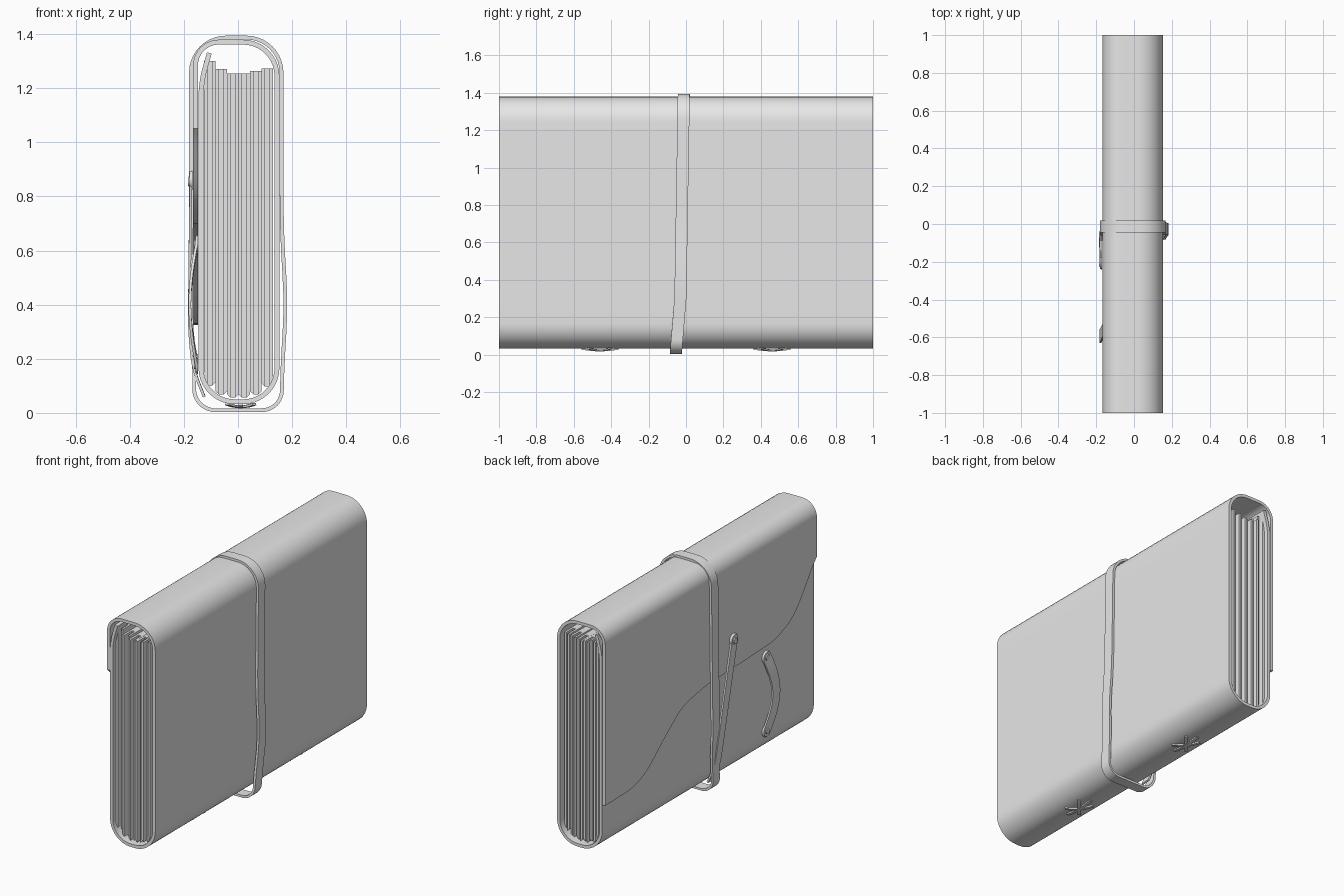
import bpy, bmesh, math
from mathutils import Vector

if "Cube" in bpy.data.objects:
    bpy.data.objects.remove(bpy.data.objects["Cube"])

grey = bpy.data.materials.new("plain grey")
grey.diffuse_color = (0.8, 0.8, 0.8, 1)
grey.use_nodes = True
grey.node_tree.nodes["Principled BSDF"].inputs["Base Color"].default_value = grey.diffuse_color


def finish(name, bm, thick=0, smooth=True):
    me = bpy.data.meshes.new(name)
    bmesh.ops.recalc_face_normals(bm, faces=bm.faces)
    bm.to_mesh(me)
    bm.free()
    ob = bpy.data.objects.new(name, me)
    bpy.context.collection.objects.link(ob)
    me.materials.append(grey)
    if thick:
        m = ob.modifiers.new("thickness", 'SOLIDIFY')
        m.thickness, m.offset = thick, 0
    bpy.ops.object.select_all(action='DESELECT')
    bpy.context.view_layer.objects.active = ob
    ob.select_set(True)
    if thick:
        bpy.ops.object.modifier_apply(modifier="thickness")
    if smooth:
        bpy.ops.object.shade_smooth_by_angle(angle=math.radians(35))
    return ob


def grid(name, rows, thick, closed=False):
    """Sheet through rows of points, given a thickness."""
    bm = bmesh.new()
    vs = [[bm.verts.new(p) for p in r] for r in rows]
    if closed:
        vs.append(vs[0])
    for a, b in zip(vs, vs[1:]):
        for i in range(len(a) - 1):
            bm.faces.new((a[i], a[i + 1], b[i + 1], b[i]))
    return finish(name, bm, thick)


def fillet(pts, r, step=0.07, n=10):
    """Polyline with rounded corners and subdivided straights."""
    P = [Vector(p) for p in pts]
    out = [P[0]]

    def line_to(q):
        a = out[-1]
        k = max(1, int((q - a).length / step))
        out.extend(a.lerp(q, i / k) for i in range(1, k + 1))

    for a, p, b in zip(P, P[1:], P[2:]):
        d = min(r, (p - a).length * 0.45, (b - p).length * 0.45)
        s, e = p + (a - p).normalized() * d, p + (b - p).normalized() * d
        c1, c2 = s.lerp(p, 0.55), e.lerp(p, 0.55)
        line_to(s)
        for i in range(1, n + 1):
            t = i / n
            u = 1 - t
            out.append(s * u**3 + c1 * 3 * u * u * t + c2 * 3 * u * t * t + e * t**3)
    line_to(P[-1])
    return out


def ribbon(name, path, width, thick, normal):
    """Flat strip along a 3D path, lying square to the normal."""
    rows = []
    for i, p in enumerate(path):
        t = path[min(i + 1, len(path) - 1)] - path[max(i - 1, 0)]
        side = t.cross(Vector(normal)).normalized() * width / 2
        rows.append([p - side, p + side])
    return grid(name, rows, thick)


def disc(name, x, y, z, r, depth):
    """Round stud facing sideways."""
    bm = bmesh.new()
    bmesh.ops.create_cone(bm, cap_ends=True, segments=24, radius1=r, radius2=r * 0.85, depth=depth)
    for v in bm.verts:
        v.co = Vector((x - v.co.z, y + v.co.x, z + v.co.y))
    return finish(name, bm)


# Wavy lower edge of the flap: (y, z)
EDGE = [(-1.2, 1.15), (-1, 1.07), (-.9, .92), (-.78, .77), (-.6, .70), (-.3, .69), (.05, .68),
        (.27, .64), (.46, .50), (.6, .38), (.74, .33), (1.2, .32)]


def edge_raw(y):
    for (a, za), (b, zb) in zip(EDGE, EDGE[1:]):
        if y <= b:
            return za + (zb - za) * (y - a) / (b - a)
    return EDGE[-1][1]


def edge(y):
    return sum(edge_raw(y + k * 0.015) for k in range(-4, 5)) / 9


# Cover: one sheet wrapped from the inner free end round to the flap
prof = fillet([(-.106, 1.33), (-.137, 1.22), (-.137, .041), (.144, .041),
               (.144, 1.37), (-.157, 1.37), (-.157, 1.18)], 0.125)
ys = [-1 + 2 * i / 72 for i in range(73)]
rows = [[(p.x, y, p.y) for y in ys] for p in prof]
for k in range(1, 11):
    rows.append([(-.157, y, 1.18 + (edge(y) - 1.18) * k / 10) for y in ys])
grid("cover_with_flap", rows, 0.018)

# Page bundles: two leaves round a recessed core
bottoms = [.10, .068, .056, .056, .068, .097]
tops = [1.30, 1.27, 1.255, 1.255, 1.263, 1.273]
W = 0.0425
for i, (lo, hi) in enumerate(zip(bottoms, tops)):
    x0 = -.125 + W * i
    for part, a, b, half in (("leaf_left", 0, .0125, .975), ("core", .0125, .029, .90),
                             ("leaf_right", .029, W - .001, .965)):
        bl = lo + (.012 if part == "leaf_left" else 0)
        br = lo + (.012 if part == "leaf_right" else 0)
        bm = bmesh.new()
        f = bm.faces.new([bm.verts.new(c) for c in (
            (x0 + a, -half, bl), (x0 + b, -half, br), (x0 + b, -half, hi), (x0 + a, -half, hi))])
        ext = bmesh.ops.extrude_face_region(bm, geom=[f])
        bmesh.ops.translate(bm, vec=(0, 2 * half, 0),
                            verts=[g for g in ext["geom"] if isinstance(g, bmesh.types.BMVert)])
        finish(f"page_{part}_{i + 1}", bm, smooth=False)

# Strap looped round the middle, drifting towards the front at the bottom
loop = fillet([(0, .010), (.161, .010), (.161, 1.387), (-.174, 1.387), (-.174, .010), (0, .010)], 0.13)[:-1]
rows = []
for p in loop:
    x, z = p
    yc = -.012 - .018 * (1.38 - z) / 1.08 if z > .3 else -.03 - .025 * (1 - z / .3)
    if x > .1:
        x += .014 * math.exp(-((z - .4) / .2) ** 2)
    elif x < -.1 and z < .35:
        x += .012 * min(1, (.35 - z) / .15)
    rows.append([(x, yc - .032, z), (x, yc + .032, z)])
grid("wrap_strap", rows, 0.014, closed=True)

# Loose strap tail on the flap side
tail = fillet([(-.125, -.05, .06), (-.165, -.055, .16), (-.180, -.065, .30),
               (-.178, -.13, .56), (-.174, -.205, .85)], 0.08)
ribbon("strap_tail", tail, 0.055, 0.010, (1, 0, 0))
disc("tail_end", -.174, -.207, .86, .036, .011)
disc("tail_stud", -.180, -.207, .855, .020, .010)

# Bowed holding tab with a stud at each end
tab = []
for i in range(17):
    t = i / 16
    s = math.sin(math.pi * t)
    tab.append(Vector((-.152 - .026 * s, -.545 - .05 * s, .18 + .44 * t)))
ribbon("holding_tab", tab, 0.07, 0.010, (1, 0, 0))
for n, z in (("lower", .18), ("upper", .62)):
    disc(f"tab_end_{n}", -.152, -.545, z, .038, .010)
    disc(f"tab_stud_{n}", -.158, -.545, z, .020, .010)

# Crossed laces on the spine
for n, yc in (("front", -.46), ("back", .46)):
    for k, (dx, dy) in enumerate(((.05, .06), (-.05, .06), (0, .10))):
        path = []
        for i in range(9):
            t = -1 + i / 4
            path.append(Vector((.01 + dx * t, yc + dy * t, .033 - .010 * (1 - t * t) - .001 * k)))
        ribbon(f"spine_lace_{n}_{k + 1}", path, 0.018, 0.008, (0, 0, 1))
